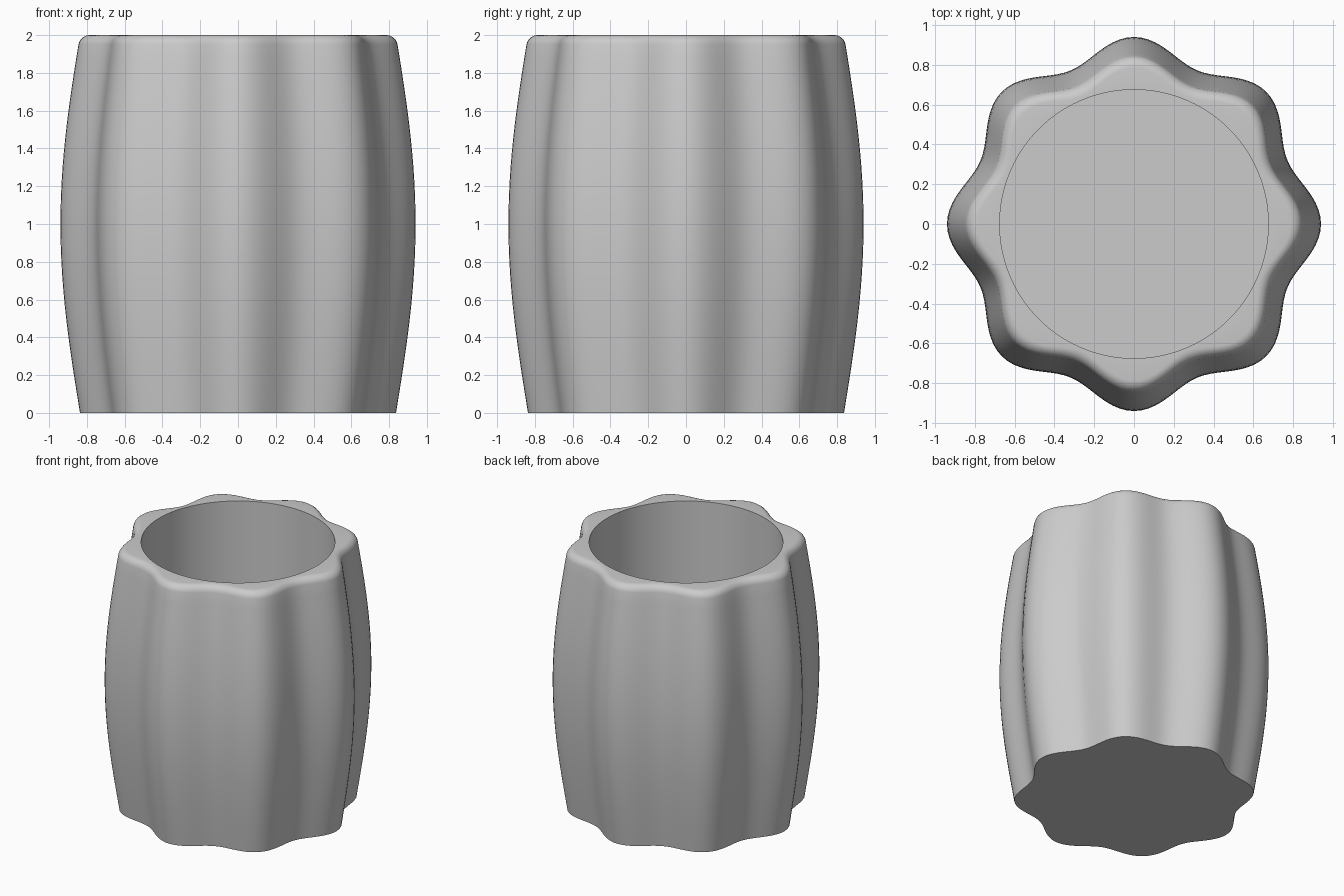
import bpy, bmesh, math

cube = bpy.data.objects.get("Cube")
if cube:
    bpy.data.objects.remove(cube)

SEGMENTS, LOBES = 160, 8
HEIGHT, FILLET = 2.0, 0.05
HOLE_RADIUS, FLOOR_Z = 0.675, 0.15

# Single clay-grey material
grey = bpy.data.materials.new("plain grey")
grey.use_nodes = True
grey.diffuse_color = (0.6, 0.6, 0.6, 1)
grey.node_tree.nodes["Principled BSDF"].inputs["Base Color"].default_value = (0.6, 0.6, 0.6, 1)


def bulge(z):
    """Barrel profile: scale of the lobed outline at a height."""
    return 0.89 + 0.11 * math.sin(math.pi * z / HEIGHT)


def lobed(angle):
    return 0.8875 + 0.0525 * math.cos(LOBES * angle)


bm = bmesh.new()


def ring(z, radius):
    verts = []
    for i in range(SEGMENTS):
        a = math.tau * i / SEGMENTS
        r = radius(a)
        verts.append(bm.verts.new((r * math.cos(a), r * math.sin(a), z)))
    return verts


def lobed_ring(z, inset=0.0):
    scale = bulge(z)
    return ring(z, lambda a: scale * lobed(a) - inset)


# Bulging, fluted outer wall
shoulder = HEIGHT - FILLET
rings = [lobed_ring(shoulder * i / 24) for i in range(25)]

# Rounded upper lip
for i in range(1, 7):
    t = math.pi / 2 * i / 6
    rings.append(lobed_ring(shoulder + FILLET * math.sin(t), FILLET * (1 - math.cos(t))))

# Round bore: rim edge, then down to the floor
rings.append(ring(HEIGHT, lambda a: HOLE_RADIUS))
rings.append(ring(FLOOR_Z, lambda a: HOLE_RADIUS))

for low, high in zip(rings, rings[1:]):
    for i in range(SEGMENTS):
        j = (i + 1) % SEGMENTS
        bm.faces.new((low[i], low[j], high[j], high[i]))

# Underside and inner floor
bm.faces.new(rings[0][::-1])
bm.faces.new(rings[-1])

mesh = bpy.data.meshes.new("fluted_pot")
bm.to_mesh(mesh)
bm.free()
mesh.materials.append(grey)
pot = bpy.data.objects.new("fluted_pot", mesh)
bpy.context.collection.objects.link(pot)

bpy.ops.object.select_all(action="DESELECT")
pot.select_set(True)
bpy.context.view_layer.objects.active = pot
bpy.ops.object.shade_smooth_by_angle(angle=math.radians(35))
